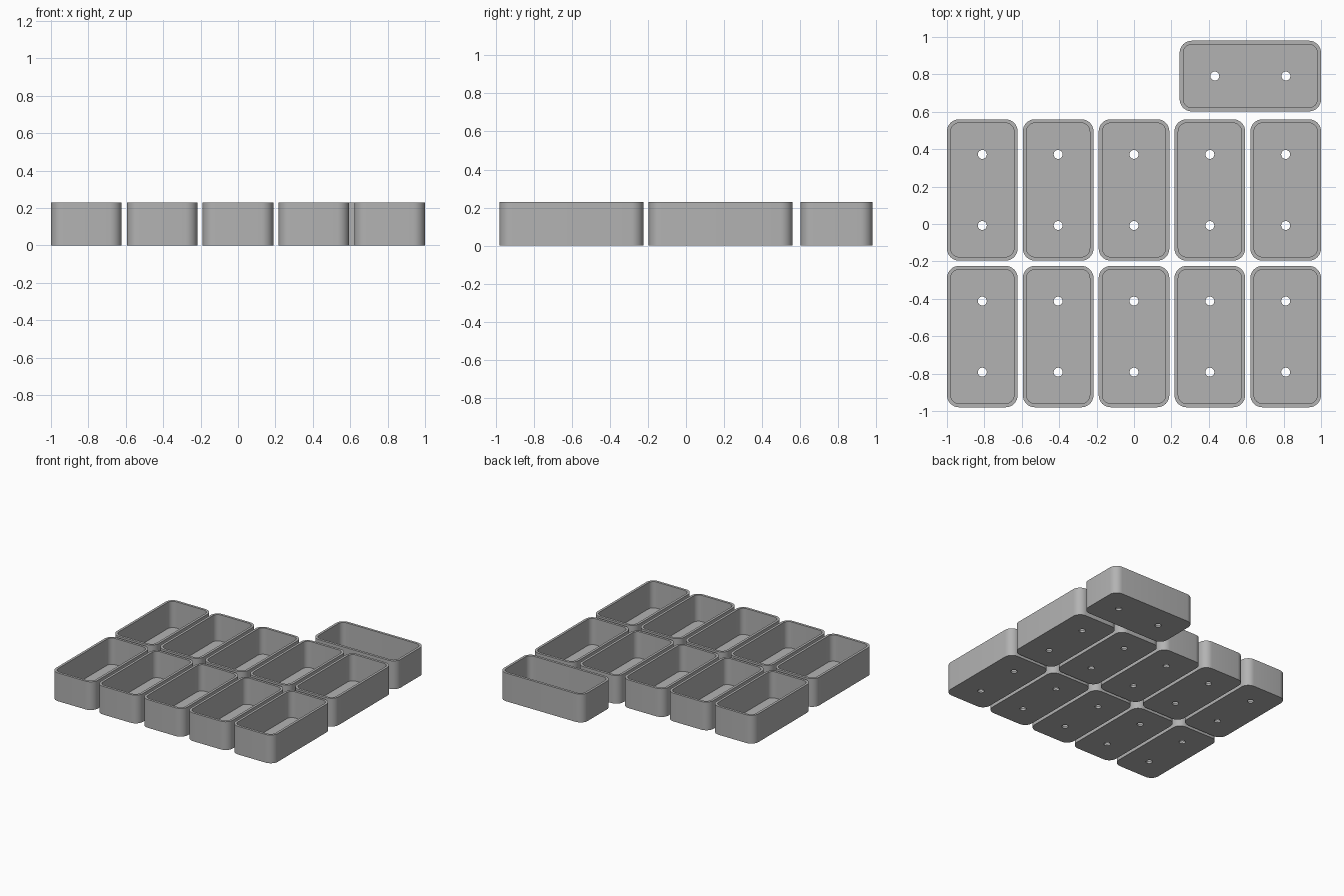
import bpy, bmesh, math
from mathutils import Vector

if "Cube" in bpy.data.objects:
    bpy.data.objects.remove(bpy.data.objects["Cube"])

# Tray dimensions
W, L, H = 0.378, 0.756, 0.23
CORNER, WALL, FLOOR = 0.065, 0.02, 0.016
HOLE_R, HOLE_Y = 0.024, 0.19

grey = bpy.data.materials.new("grey plastic")
grey.diffuse_color = (0.45, 0.45, 0.45, 1)
grey.use_nodes = True
grey.node_tree.nodes["Principled BSDF"].inputs["Base Color"].default_value = grey.diffuse_color


def rounded_rect(bm, inset, z, steps=8):
    """Closed loop of verts: tray outline moved inwards by inset."""
    r = CORNER - inset
    cx, cy = W / 2 - CORNER, L / 2 - CORNER
    verts = []
    for q, (sx, sy) in enumerate([(1, 1), (-1, 1), (-1, -1), (1, -1)]):
        for i in range(steps + 1):
            a = math.pi / 2 * (q + i / steps)
            verts.append(bm.verts.new((sx * cx + r * math.cos(a),
                                       sy * cy + r * math.sin(a), z)))
    return verts


def circle(bm, y, z, n=24):
    return [bm.verts.new((HOLE_R * math.cos(2 * math.pi * i / n),
                          y + HOLE_R * math.sin(2 * math.pi * i / n), z))
            for i in range(n)]


def bridge(bm, a, b):
    for i in range(len(a)):
        j = (i + 1) % len(a)
        bm.faces.new((a[i], a[j], b[j], b[i]))


def fill(bm, loops):
    """Flat face with holes."""
    edges = []
    for lp in loops:
        for i, v in enumerate(lp):
            w = lp[(i + 1) % len(lp)]
            edges.append(bm.edges.get((v, w)) or bm.edges.new((v, w)))
    bmesh.ops.triangle_fill(bm, edges=edges, use_beauty=True,
                            normal=Vector((0, 0, 1)))


def tray_mesh():
    bm = bmesh.new()
    # Walls: outer bottom, outer top, inner top, inner floor
    loops = [rounded_rect(bm, 0, 0), rounded_rect(bm, 0, H),
             rounded_rect(bm, WALL, H), rounded_rect(bm, WALL, FLOOR)]
    for a, b in zip(loops, loops[1:]):
        bridge(bm, a, b)
    # Floor with two drain holes
    low = [circle(bm, s * HOLE_Y, 0) for s in (-1, 1)]
    high = [circle(bm, s * HOLE_Y, FLOOR) for s in (-1, 1)]
    for a, b in zip(low, high):
        bridge(bm, a, b)
    fill(bm, [loops[0]] + low)
    fill(bm, [loops[3]] + high)
    bmesh.ops.recalc_face_normals(bm, faces=bm.faces)
    me = bpy.data.meshes.new("tray")
    bm.to_mesh(me)
    bm.free()
    me.materials.append(grey)
    return me


mesh = tray_mesh()


def place(name, x, y, turn=0):
    ob = bpy.data.objects.new(name, mesh)
    ob.location = (x, y, 0)
    ob.rotation_euler.z = turn
    bpy.context.collection.objects.link(ob)
    return ob


# Two rows of five trays, plus one turned sideways at the back
for row, y in (("front", -0.602), ("middle", 0.182)):
    for i in range(5):
        place(f"{row}_tray_{i + 1}", (i - 2) * 0.4055, y)
last = place("back_tray", 1 - L / 2, 0.791, math.pi / 2)

# Smooth corners, sharp edges (the mesh is shared)
bpy.context.view_layer.objects.active = last
last.select_set(True)
bpy.ops.object.shade_smooth_by_angle(angle=math.radians(30))
